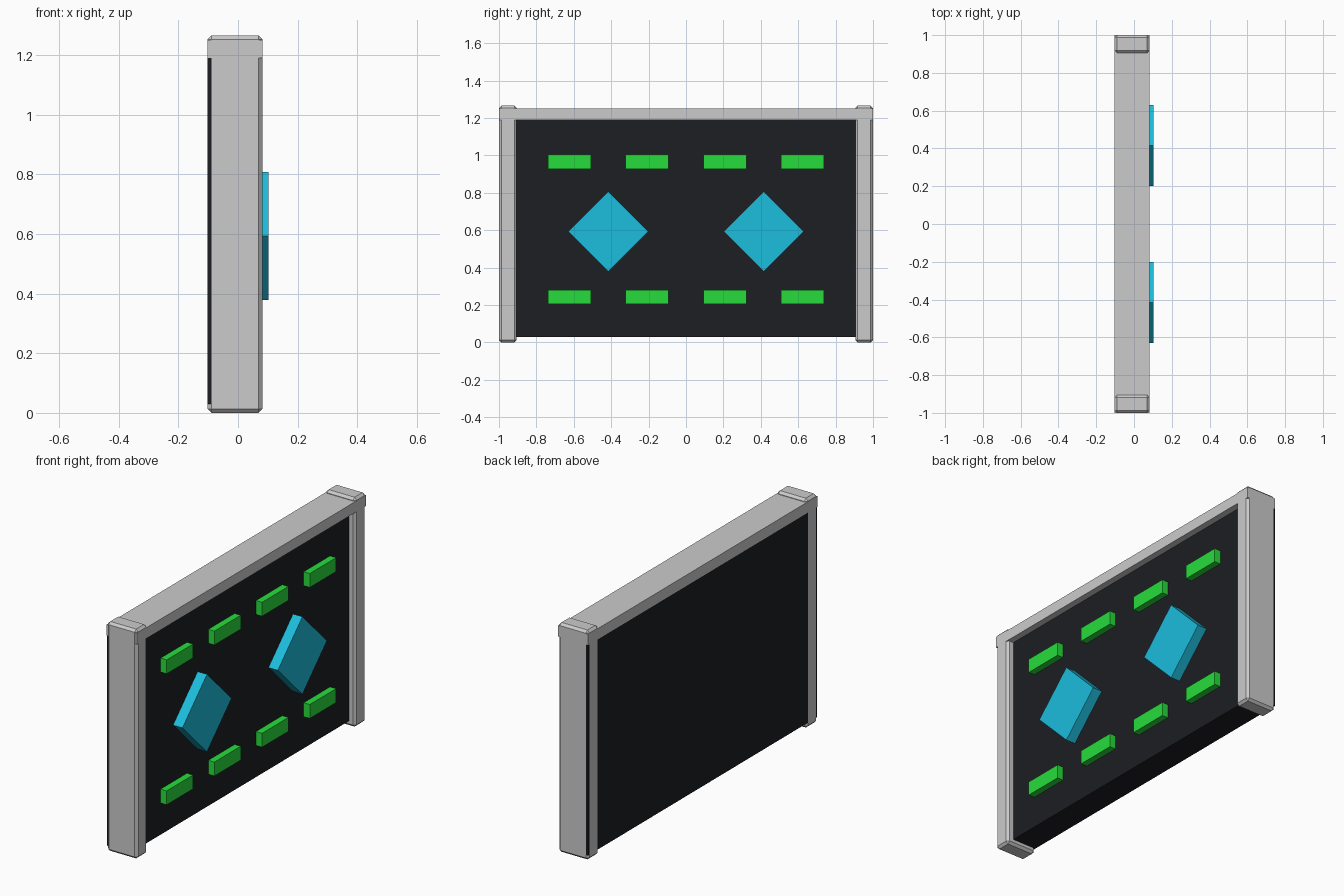
import bpy
from math import radians

if "Cube" in bpy.data.objects:
    bpy.data.objects.remove(bpy.data.objects["Cube"])


def material(name, rgb):
    m = bpy.data.materials.new(name)
    m.diffuse_color = (*rgb, 1)
    m.use_nodes = True
    m.node_tree.nodes["Principled BSDF"].inputs["Base Color"].default_value = m.diffuse_color
    return m


dark = material("dark_panel", (0.012, 0.013, 0.016))
green = material("green", (0.02, 0.72, 0.045))
cyan = material("cyan", (0.012, 0.51, 0.72))


def box(name, x, y, z, mat=None, bevel=0, turn=0):
    """Box from (min, max) ranges, optionally chamfered and turned about x."""
    r = (x, y, z)
    bpy.ops.mesh.primitive_cube_add(size=1, location=[(a + b) / 2 for a, b in r])
    ob = bpy.context.object
    ob.name = name
    ob.scale = [b - a for a, b in r]
    bpy.ops.object.transform_apply(location=False, rotation=False, scale=True)
    ob.rotation_euler.x = radians(turn)
    if mat:
        ob.data.materials.append(mat)
    if bevel:
        mod = ob.modifiers.new("chamfer", 'BEVEL')
        mod.width = bevel
        mod.segments = 1
    return ob


def span(centre, size):
    return (centre - size / 2, centre + size / 2)


BACK, FRONT, FACE = -0.102, 0.082, 0.045

# Frame: two chamfered posts and a top beam
for side, label in ((-1, "left"), (1, "right")):
    box(f"post_{label}", (BACK, FRONT), span(side * 0.9525, 0.095), (0, 1.266), bevel=0.013)
box("top_beam", (BACK, FRONT), (-0.9995, 0.9995), (1.19, 1.25))

# Dark panel, filling the frame and reaching through the posts
box("panel", (BACK + 0.0005, FACE), (-0.9995, 0.9995), (0.03, 1.19), dark)

# Two rows of green bars
for row, z in (("lower", 0.243), ("upper", 0.966)):
    for i in range(4):
        box(f"green_bar_{row}_{i + 1}", (FACE - 0.01, FRONT),
            span(-0.624 + 0.416 * i, 0.23), span(z, 0.077), green)

# Two cyan diamonds
for side, label in ((-1, "left"), (1, "right")):
    box(f"diamond_{label}", (FACE - 0.01, 0.102),
        span(side * 0.416, 0.303), span(0.593, 0.303), cyan, turn=45)
